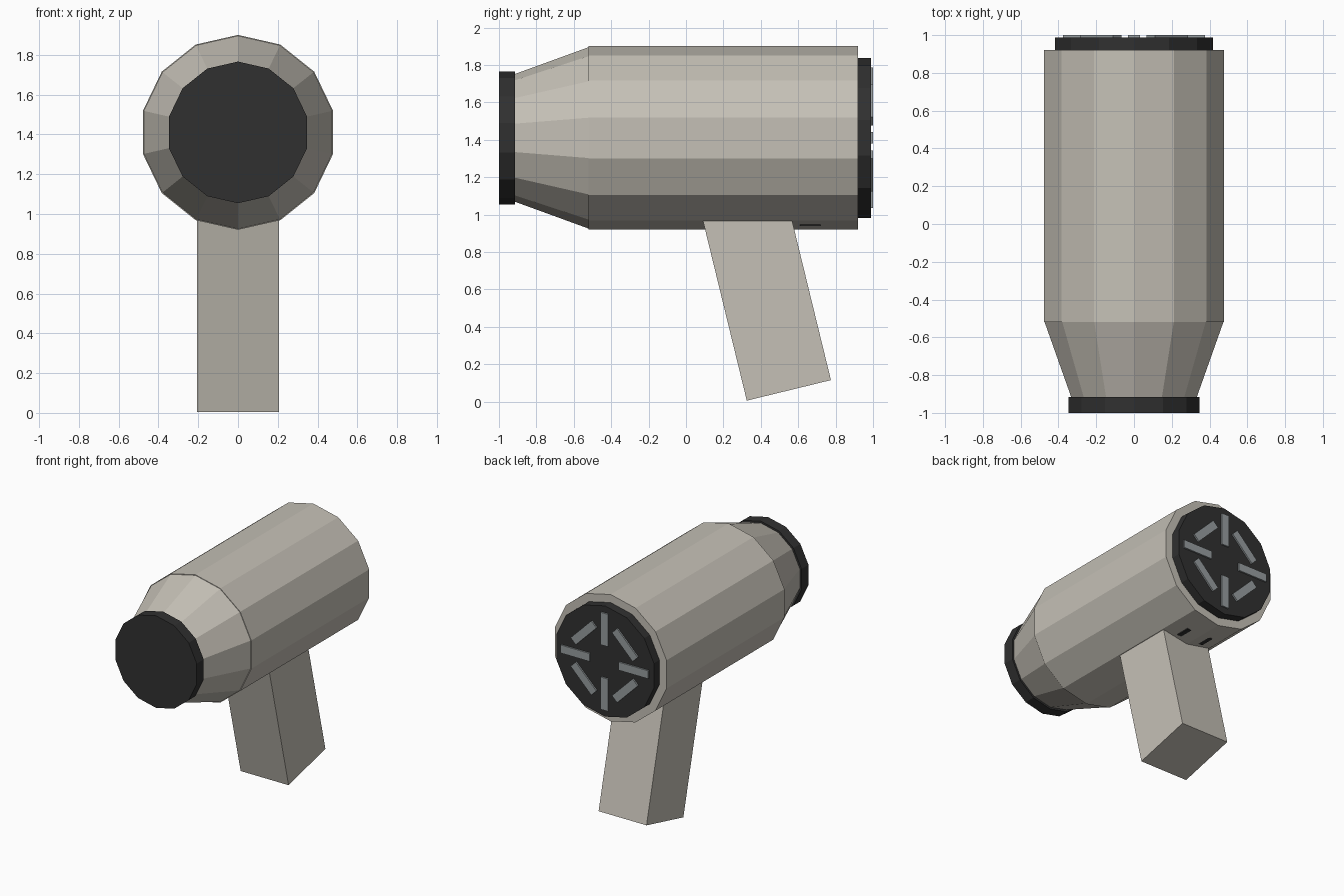
import bpy, bmesh
from math import sin, cos, pi, radians
from mathutils import Matrix, Vector

cube = bpy.data.objects.get("Cube")
if cube:
    bpy.data.objects.remove(cube, do_unlink=True)

SIDES = 14
AXIS_Z = 1.41


def make_material(name, rgb):
    mat = bpy.data.materials.new(name)
    mat.use_nodes = True
    mat.diffuse_color = (*rgb, 1)
    mat.node_tree.nodes["Principled BSDF"].inputs["Base Color"].default_value = (*rgb, 1)
    return mat


shell = make_material("warm grey plastic", (0.56, 0.53, 0.47))
black = make_material("black plastic", (0.03, 0.03, 0.03))
steel = make_material("grey vent", (0.31, 0.34, 0.35))


def finish(name, bm, mat):
    bmesh.ops.recalc_face_normals(bm, faces=bm.faces)
    mesh = bpy.data.meshes.new(name)
    bm.to_mesh(mesh)
    bm.free()
    mesh.materials.append(mat)
    obj = bpy.data.objects.new(name, mesh)
    bpy.context.collection.objects.link(obj)
    return obj


def barrel(name, profile, mat):
    """Closed faceted tube along y from (y, radius) pairs."""
    bm = bmesh.new()
    rings = []
    for y, r in profile:
        angles = [2 * pi * i / SIDES for i in range(SIDES)]
        rings.append([bm.verts.new((r * sin(a), y, AXIS_Z + r * cos(a))) for a in angles])
    for a, b in zip(rings, rings[1:]):
        for i in range(SIDES):
            j = (i + 1) % SIDES
            bm.faces.new((a[i], a[j], b[j], b[i]))
    bm.faces.new(rings[0])
    bm.faces.new(rings[-1])
    return finish(name, bm, mat)


def box(name, size, matrix, mat):
    bm = bmesh.new()
    bmesh.ops.create_cube(bm, size=1, matrix=matrix @ Matrix.Diagonal((*size, 1)))
    return finish(name, bm, mat)


# Main housing, tapered nozzle and the two end caps
barrel("housing", [(-0.52, 0.49), (0.92, 0.49)], shell)
barrel("nozzle", [(-0.93, 0.336), (-0.515, 0.487)], shell)
barrel("front_cap", [(-1.0, 0.356), (-0.915, 0.356)], black)
barrel("rear_cap", [(0.9, 0.428), (0.988, 0.428)], black)

# Rear vents: radial on the cross, tangential on the diagonals
for i in range(8):
    spin = Matrix.Rotation(i * pi / 4, 4, 'Y')
    place = Matrix.Translation((0, 0.99, AXIS_Z)) @ spin @ Matrix.Translation((0, 0, 0.25))
    size = (0.25, 0.02, 0.062) if i % 2 else (0.062, 0.02, 0.25)
    box(f"vent_{i + 1}", size, place, steel)

# Slanted handle, its top buried in the housing
length = 1.15
tilt = Matrix.Rotation(radians(13.7), 4, 'X')
base = Matrix.Translation((0, 0.55, 0.06))
box("handle", (0.41, 0.463, length), base @ tilt @ Matrix.Translation((0, 0, length / 2)), shell)

# Small switch plate just breaking the underside
box("switch", (0.225, 0.11, 0.06), Matrix.Translation((0, 0.665, 0.968)), black)
